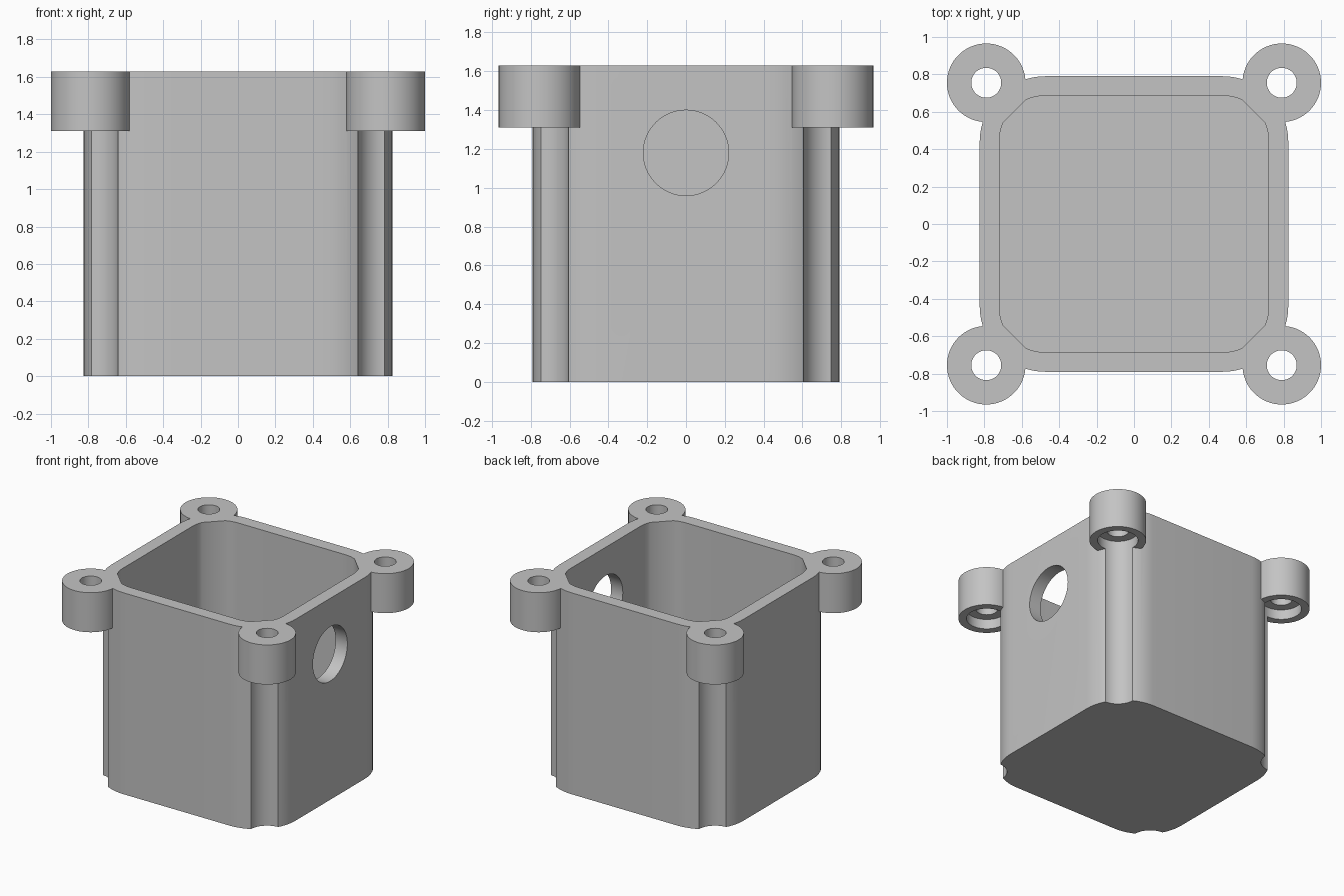
import bpy
import bmesh
from math import cos, sin, pi, radians
from mathutils import Matrix

cube = bpy.data.objects.get("Cube")
if cube:
    bpy.data.objects.remove(cube)

HEIGHT, EAR_BASE = 1.63, 1.31
EAR_X, EAR_Y = 0.79, 0.755
CORNERS = [(sx, sy) for sx in (1, -1) for sy in (1, -1)]

grey = bpy.data.materials.new("light grey plastic")
grey.use_nodes = True
colour = (0.55, 0.55, 0.55, 1)
grey.diffuse_color = colour
grey.node_tree.nodes["Principled BSDF"].inputs["Base Color"].default_value = colour


def finish(name, bm):
    bmesh.ops.recalc_face_normals(bm, faces=bm.faces)
    mesh = bpy.data.meshes.new(name)
    bm.to_mesh(mesh)
    bm.free()
    mesh.materials.append(grey)
    obj = bpy.data.objects.new(name, mesh)
    bpy.context.collection.objects.link(obj)
    return obj


def prism(name, outline, z0, z1):
    bm = bmesh.new()
    base = bm.faces.new([bm.verts.new((x, y, z0)) for x, y in outline])
    top = bmesh.ops.extrude_face_region(bm, geom=[base])
    verts = [v for v in top["geom"] if isinstance(v, bmesh.types.BMVert)]
    bmesh.ops.translate(bm, verts=verts, vec=(0, 0, z1 - z0))
    return finish(name, bm)


def rounded_box(hx, hy, r, angles):
    """Outline of a rectangle with one arc per corner."""
    points = []
    for quarter, (sx, sy) in enumerate([(1, 1), (-1, 1), (-1, -1), (1, -1)]):
        for a in angles:
            t = radians(a) + quarter * pi / 2
            points.append((sx * (hx - r) + r * cos(t), sy * (hy - r) + r * sin(t)))
    return points


def corner_cylinders(name, r, z0, z1):
    """One upright cylinder at each screw position."""
    bm = bmesh.new()
    for sx, sy in CORNERS:
        place = Matrix.Translation((sx * EAR_X, sy * EAR_Y, (z0 + z1) / 2))
        bmesh.ops.create_cone(bm, cap_ends=True, segments=64, radius1=r, radius2=r,
                              depth=z1 - z0, matrix=place)
    return finish(name, bm)


def combine(target, tool, operation):
    mod = target.modifiers.new(tool.name, "BOOLEAN")
    mod.operation, mod.object, mod.solver = operation, tool, "EXACT"
    bpy.context.view_layer.objects.active = target
    bpy.ops.object.modifier_apply(modifier=mod.name)
    bpy.data.objects.remove(tool)


# Box body with large rounded corners, and the four screw ears
body = prism("enclosure_body", rounded_box(0.825, 0.79, 0.35, range(0, 91, 6)), 0, HEIGHT)
combine(body, corner_cylinders("screw_ears", 0.21, EAR_BASE, HEIGHT), "UNION")

# Cavity, with flattened corners leaving wall behind the screw channels
inner = rounded_box(0.72, 0.685, 0.24, [0, 6, 12, 18, 24, 66, 72, 78, 84, 90])
combine(body, prism("cavity", inner, 0.105, HEIGHT + 0.2), "DIFFERENCE")

# Screwdriver channels ending as counterbores, and through holes
combine(body, corner_cylinders("channels", 0.15, -0.2, EAR_BASE + 0.08), "DIFFERENCE")
combine(body, corner_cylinders("screw_holes", 0.08, EAR_BASE - 0.1, HEIGHT + 0.2), "DIFFERENCE")

# Round cable opening in one side wall
bm = bmesh.new()
bmesh.ops.create_cone(bm, cap_ends=True, segments=64, radius1=0.22, radius2=0.22, depth=0.5,
                      matrix=Matrix.Translation((0.8, 0, 1.18)) @ Matrix.Rotation(pi / 2, 4, "Y"))
combine(body, finish("cable_opening", bm), "DIFFERENCE")

bpy.ops.object.select_all(action="DESELECT")
body.select_set(True)
bpy.context.view_layer.objects.active = body
bpy.ops.object.shade_smooth_by_angle(angle=radians(25))
